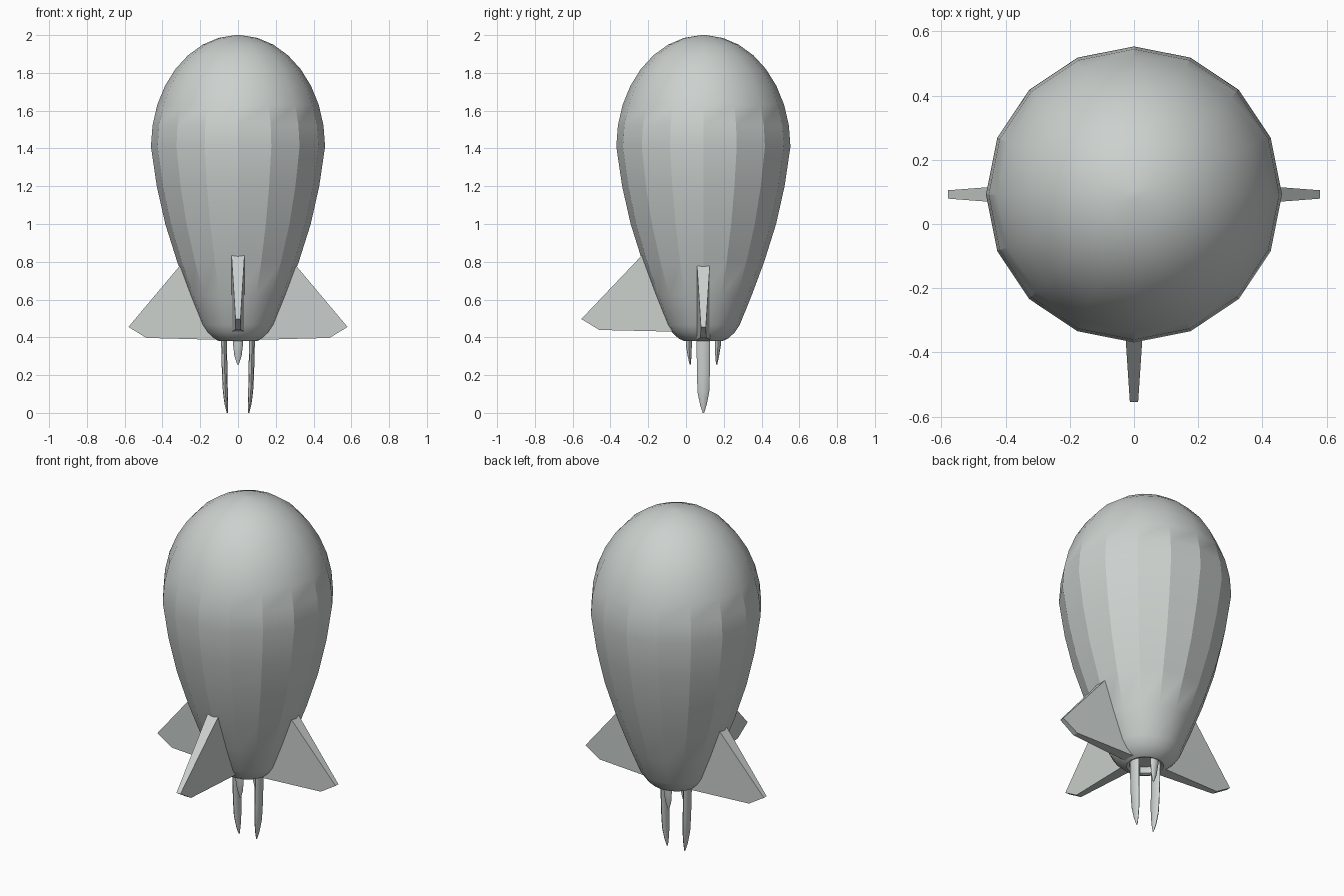
import bpy, bmesh, math
from mathutils import Matrix, Vector

if "Cube" in bpy.data.objects:
    bpy.data.objects.remove(bpy.data.objects["Cube"])

AXIS = Vector((0, 0.092, 0))   # vertical axis of the balloon body

mat = bpy.data.materials.new("pale grey")
mat.diffuse_color = (0.60, 0.64, 0.62, 1)
mat.use_nodes = True
mat.node_tree.nodes["Principled BSDF"].inputs["Base Color"].default_value = mat.diffuse_color


def finish(name, bm, smooth=None):
    bmesh.ops.recalc_face_normals(bm, faces=bm.faces)
    me = bpy.data.meshes.new(name)
    bm.to_mesh(me)
    bm.free()
    me.materials.append(mat)
    ob = bpy.data.objects.new(name, me)
    ob.location = AXIS
    bpy.context.collection.objects.link(ob)
    if smooth:
        bpy.ops.object.select_all(action='DESELECT')
        ob.select_set(True)
        bpy.context.view_layer.objects.active = ob
        bpy.ops.object.shade_smooth_by_angle(angle=math.radians(smooth))
    return ob


def loft(bm, rings, sides):
    """rings: (centre x, half x, half y, z); both ends closed to their centres."""
    loops = [[bm.verts.new((cx + rx * math.cos(2 * math.pi * i / sides),
                            ry * math.sin(2 * math.pi * i / sides), z))
              for i in range(sides)] for cx, rx, ry, z in rings]
    for a, b in zip(loops, loops[1:]):
        for i in range(sides):
            j = (i + 1) % sides
            bm.faces.new((a[i], a[j], b[j], b[i]))
    bm.faces.new(loops[0])
    bm.faces.new(loops[-1])


# Balloon body: recessed neck, tapering lower part, elliptical dome
profile = [(0.08, 0.42), (0.085, 0.385), (0.10, 0.38), (0.13, 0.393), (0.165, 0.425),
           (0.192, 0.465), (0.255, 0.62), (0.322, 0.80), (0.385, 1.0), (0.43, 1.2)]
for k in range(9):
    t = math.radians(k * 11)
    profile.append((0.461 * math.cos(t), 1.41 + 0.59 * math.sin(t)))
profile.append((0.004, 2.0))
bm = bmesh.new()
loft(bm, [(0, r, r, z) for r, z in profile], 16)
finish("balloon_body", bm, 21)


# Tapered fins: right, left, and a slightly higher one in front
def fin(name, angle, out, up):
    bm = bmesh.new()
    outline = [(0.29, 0.80, 0.035), (0.58 + out, 0.455 + up, 0.013),
               (0.485 + out, 0.397 + up, 0.016), (0.11, 0.387 + up, 0.035)]
    if up:
        outline[0] = (0.315, 0.845, 0.035)
    a = [bm.verts.new((x, h, z)) for x, z, h in outline]
    b = [bm.verts.new((x, -h, z)) for x, z, h in outline]
    bm.faces.new(a)
    bm.faces.new(b)
    for i in range(4):
        j = (i + 1) % 4
        bm.faces.new((a[i], a[j], b[j], b[i]))
    bm.transform(Matrix.Rotation(math.radians(angle), 4, 'Z'))
    finish(name, bm)


fin("right_fin", 0, 0, 0)
fin("left_fin", 180, 0, 0)
fin("front_fin", -90, 0.066, 0.042)


# Hanging prongs under the neck: long pair at the sides, short pair front and back
def prong(name, angle, rings):
    bm = bmesh.new()
    loft(bm, rings, 8)
    bm.transform(Matrix.Rotation(math.radians(angle), 4, 'Z'))
    finish(name, bm, 50)


long_rings = [(0.075, 0.015, 0.036, 0.42), (0.074, 0.015, 0.036, 0.36),
              (0.070, 0.015, 0.034, 0.20), (0.067, 0.013, 0.031, 0.11),
              (0.062, 0.009, 0.018, 0.045), (0.057, 0.003, 0.004, 0.0)]
short_rings = [(0.078, 0.016, 0.027, 0.42), (0.077, 0.016, 0.026, 0.36),
               (0.073, 0.010, 0.019, 0.30), (0.070, 0.003, 0.004, 0.255)]
for name, angle, rings in (("right_prong", 0, long_rings), ("left_prong", 180, long_rings),
                           ("back_prong", 90, short_rings), ("front_prong", -90, short_rings)):
    prong(name, angle, rings)
